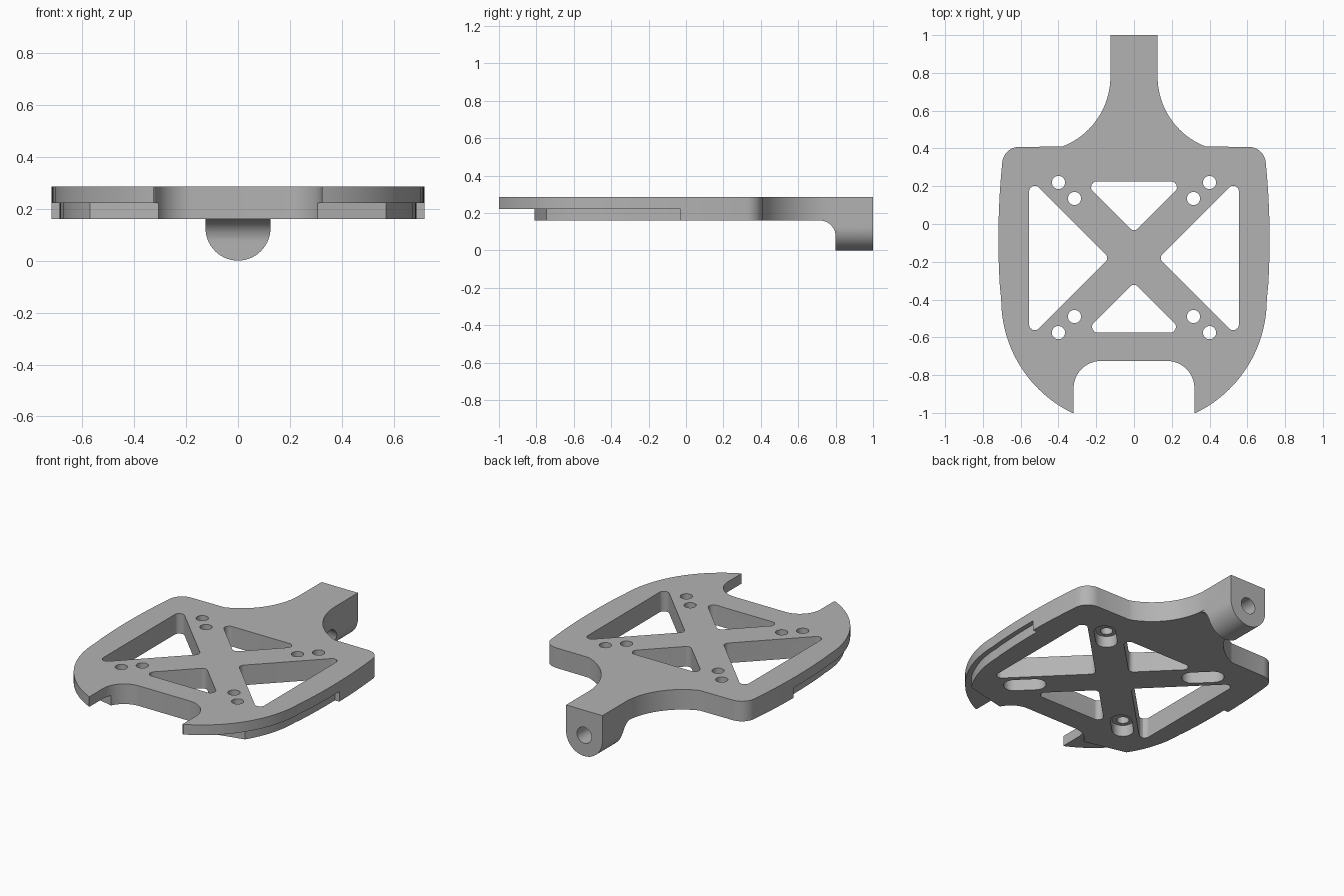
import bpy, bmesh, math
from mathutils import Vector

if "Cube" in bpy.data.objects:
    bpy.data.objects.remove(bpy.data.objects["Cube"])

Z0, ZSTEP, Z1 = 0.16, 0.222, 0.285   # underside, rebate ledge, top

grey = bpy.data.materials.new("grey plastic")
grey.diffuse_color = (0.45, 0.45, 0.45, 1)
grey.use_nodes = True
grey.node_tree.nodes["Principled BSDF"].inputs["Base Color"].default_value = grey.diffuse_color


def prism(name, pts, lo, hi, axis="z"):
    """Extrude a 2D outline along an axis (2D is xy, xz or yz)."""
    put = {"z": lambda p, h: (p[0], p[1], h),
           "y": lambda p, h: (p[0], h, p[1]),
           "x": lambda p, h: (h, p[0], p[1])}[axis]
    bm = bmesh.new()
    face = bm.faces.new([bm.verts.new(put(p, lo)) for p in pts])
    out = bmesh.ops.extrude_face_region(bm, geom=[face])
    verts = [v for v in out["geom"] if isinstance(v, bmesh.types.BMVert)]
    bmesh.ops.translate(bm, verts=verts, vec=put((0, 0), hi - lo))
    bmesh.ops.recalc_face_normals(bm, faces=bm.faces)
    me = bpy.data.meshes.new(name)
    bm.to_mesh(me)
    bm.free()
    ob = bpy.data.objects.new(name, me)
    bpy.context.collection.objects.link(ob)
    me.materials.append(grey)
    return ob


def boolean(target, tool, op="DIFFERENCE"):
    mod = target.modifiers.new(op.lower(), "BOOLEAN")
    mod.operation, mod.solver, mod.object = op, "EXACT", tool
    bpy.context.view_layer.objects.active = target
    bpy.ops.object.modifier_apply(modifier=mod.name)
    bpy.data.objects.remove(tool)


def arc(cx, cy, r, a0, a1, n=12):
    return [(cx + r * math.cos(math.radians(a0 + (a1 - a0) * i / n)),
             cy + r * math.sin(math.radians(a0 + (a1 - a0) * i / n))) for i in range(n + 1)]


def side(inset, y0, y1, n=10):
    """Gently bowed flank of the plate."""
    ys = [y0 + (y1 - y0) * i / n for i in range(n)]
    return [(0.718 - inset - 0.02 * ((y + 0.08) / 0.4) ** 2, y) for y in ys]


def rounded(pts, r):
    """Round every corner of a convex outline."""
    out = []
    for i, p in enumerate(pts):
        p = Vector(p)
        a = (Vector(pts[i - 1]) - p).normalized()
        b = (Vector(pts[(i + 1) % len(pts)]) - p).normalized()
        half = a.angle(b) / 2
        c = p + (a + b).normalized() * r / math.sin(half)
        t = r / math.tan(half)
        va, vb = p + a * t - c, p + b * t - c
        for k in range(9):
            d = va.lerp(vb, k / 8).normalized() * r
            out.append(tuple(c + d))
    return out


# Plate outline: tail neck, flare, rear corner, flank, front sweep, notch
half = [(0.125, 1.0)]
half += arc(0.521, 0.78, 0.396, 180, 249.1, 20)
half += arc(0.608, 0.318, 0.09, 90, 0, 10)
half += side(0, 0.30, -0.40)
half += arc(0.036, -0.40, 0.667, 0, -64.3, 28)
half += [(0.32, -1.0)]
half += arc(0.175, -0.87, 0.145, 0, 90, 12)
outline = half + [(-x, y) for x, y in reversed(half)]
plate = prism("mounting_plate", outline, Z0, Z1)

# Stepped rebate under the front rim
inner = side(0.03, -0.03, -0.40) + arc(0.036, -0.40, 0.637, 0, -33, 16)
rebate = inner + [(0.305, -0.81), (0.2, -0.81), (0.2, -1.1), (0.9, -1.1), (0.9, -0.03)]
for s in (1, -1):
    boolean(plate, prism("rebate_cutter", [(s * x, y) for x, y in rebate], 0.05, ZSTEP))

# Triangular windows leaving the X brace
windows = [[(0.27, 0.225), (-0.27, 0.225), (0, -0.045)],
           [(-0.265, -0.575), (0.265, -0.575), (0, -0.31)],
           [(-0.555, 0.245), (-0.555, -0.605), (-0.13, -0.18)],
           [(0.555, -0.605), (0.555, 0.245), (0.13, -0.18)]]
for w in windows:
    boolean(plate, prism("window_cutter", rounded(w, 0.03), 0, 0.5))

# Screw hole pairs, each with a slotted recess beneath
for sx in (1, -1):
    for sy in (1, -1):
        pair = [(sx * x, -0.1775 + sy * y) for x, y in ((0.4, 0.3975), (0.315, 0.3125))]
        (ax, ay), (bx, by) = pair
        ang = math.degrees(math.atan2(ay - by, ax - bx))
        slot = arc(ax, ay, 0.06, ang - 90, ang + 90) + arc(bx, by, 0.06, ang + 90, ang + 270)
        boolean(plate, prism("slot_cutter", slot, 0.05, 0.23))
        for x, y in pair:
            boolean(plate, prism("hole_cutter", arc(x, y, 0.035, 0, 345, 23), 0, 0.5))

# Tail lug: round-bottomed block with a filleted root and a blind bore
lug = prism("tail_lug", [(0.125, 0.25)] + arc(0, 0.125, 0.125, 0, -180, 28) + [(-0.125, 0.25)],
            0.72, 1.0, "y")
fillet = [(0.6, -0.1), (0.8, -0.1)] + arc(0.715, 0.075, 0.085, 0, 90, 14) + [(0.6, 0.16)]
boolean(lug, prism("fillet_cutter", fillet, -0.3, 0.3, "x"))
boolean(plate, lug, "UNION")
boolean(plate, prism("bore_cutter", arc(0, 0.13, 0.05, 0, 348.75, 31), 0.85, 1.2, "y"))

# Smooth curved walls, crisp edges
bpy.ops.object.select_all(action="DESELECT")
plate.select_set(True)
bpy.context.view_layer.objects.active = plate
bpy.ops.object.shade_smooth_by_angle(angle=math.radians(30))
